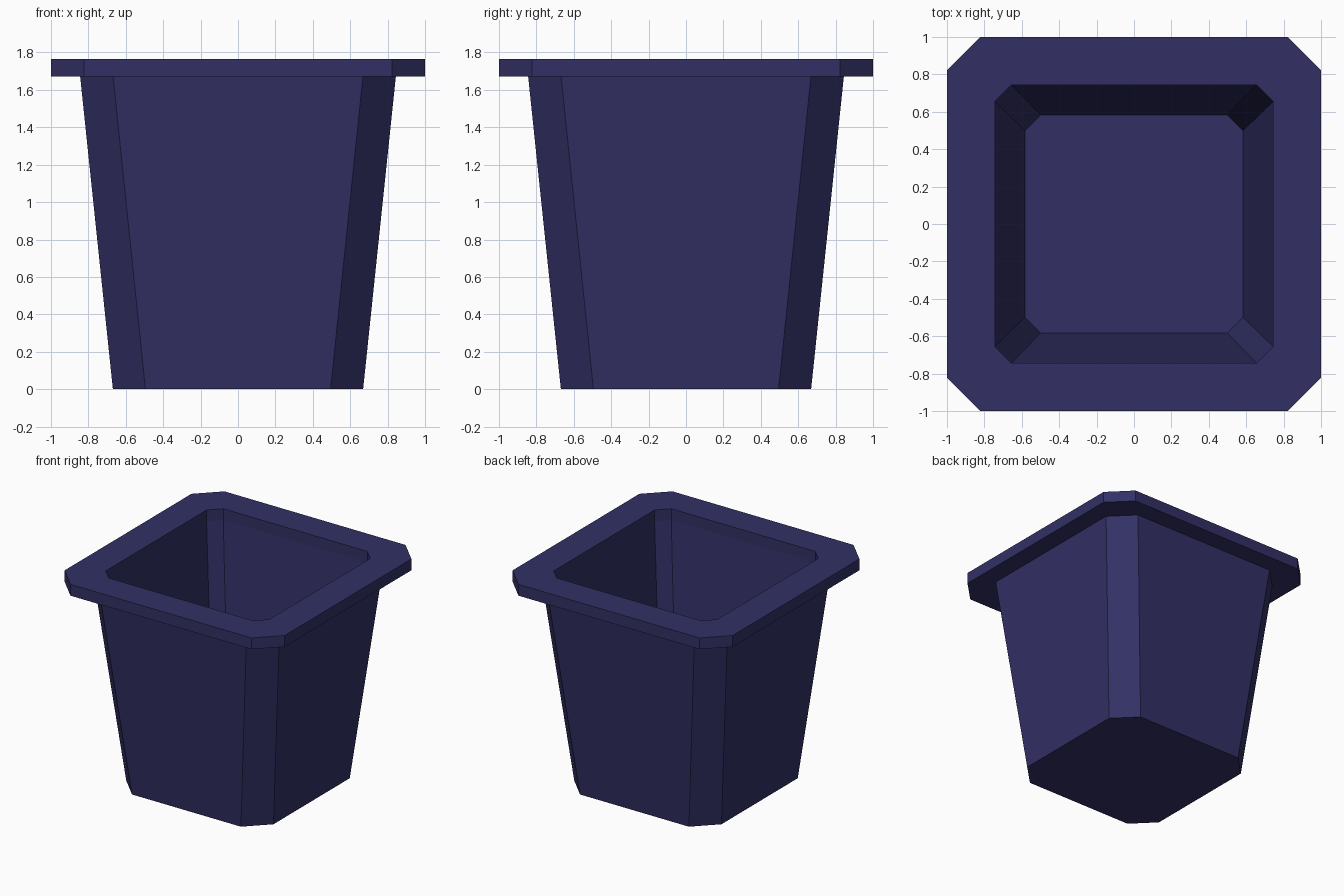
import bpy, bmesh

if "Cube" in bpy.data.objects:
    bpy.data.objects.remove(bpy.data.objects["Cube"])

# One flat colour for the whole planter
mat = bpy.data.materials.new("dark indigo")
mat.diffuse_color = (0.032, 0.030, 0.130, 1)
mat.use_nodes = True
mat.node_tree.nodes["Principled BSDF"].inputs["Base Color"].default_value = mat.diffuse_color


def ring(bm, half, flat, z):
    """Square outline with cut corners: half width, half length of each flat side."""
    pts = [(flat, -half), (half, -flat), (half, flat), (flat, half),
           (-flat, half), (-half, flat), (-half, -flat), (-flat, -half)]
    return [bm.verts.new((x, y, z)) for x, y in pts]


# Profile from the base, up the outside, over the rim, down to the inner floor
profile = [
    (0.669, 0.495, 0.0),     # base
    (0.844, 0.668, 1.672),   # under the rim
    (1.0, 0.823, 1.672),     # rim lower edge
    (1.0, 0.823, 1.765),     # rim upper edge
    (0.744, 0.655, 1.765),   # opening
    (0.744, 0.655, 1.672),   # end of the upright lip
    (0.583, 0.499, 0.10),    # inner floor
]

bm = bmesh.new()
rings = [ring(bm, *p) for p in profile]
for a, b in zip(rings, rings[1:]):
    for i in range(8):
        j = (i + 1) % 8
        bm.faces.new((a[i], a[j], b[j], b[i]))
bm.faces.new(rings[0][::-1])   # underside
bm.faces.new(rings[-1])        # inner floor
bmesh.ops.recalc_face_normals(bm, faces=bm.faces)

mesh = bpy.data.meshes.new("planter_pot")
bm.to_mesh(mesh)
bm.free()
mesh.materials.append(mat)
pot = bpy.data.objects.new("planter_pot", mesh)
bpy.context.collection.objects.link(pot)
